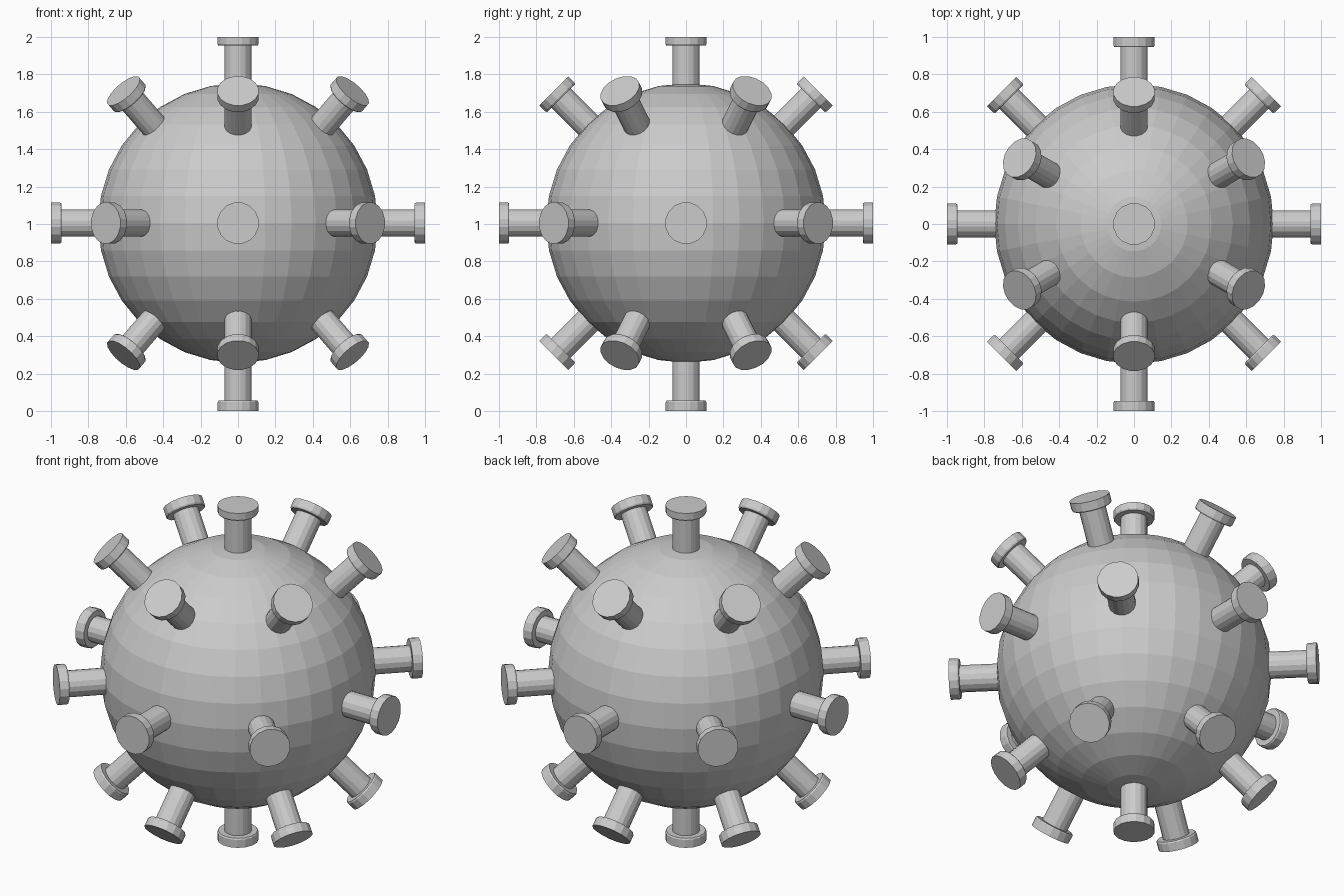
import bpy, bmesh
from math import radians, sin, cos, pi
from mathutils import Vector

if "Cube" in bpy.data.objects:
    bpy.data.objects.remove(bpy.data.objects["Cube"])

CENTER = Vector((0, 0, 1.005))
SIDES = 16

# Faceted ball body
bpy.ops.mesh.primitive_uv_sphere_add(segments=32, ring_count=16, radius=0.747, location=CENTER)
bpy.context.object.name = "ball_body"


def add_stud(name, direction, reach=1.0, head=0.055):
    """Stem with a flat round head, lathed along the given direction."""
    profile = [(0.074, 0.66), (0.074, reach - head), (0.107, reach - head), (0.112, reach - head + 0.008), (0.112, reach)]
    bm = bmesh.new()
    rings = [[bm.verts.new((r * cos(2 * pi * (i + 0.5) / SIDES), r * sin(2 * pi * (i + 0.5) / SIDES), h))
              for i in range(SIDES)] for r, h in profile]
    for a, b in zip(rings, rings[1:]):
        for i in range(SIDES):
            j = (i + 1) % SIDES
            bm.faces.new((a[i], a[j], b[j], b[i]))
    bm.faces.new(rings[-1])
    bm.faces.new(rings[0][::-1])
    mesh = bpy.data.meshes.new(name)
    bm.to_mesh(mesh)
    bm.free()
    obj = bpy.data.objects.new(name, mesh)
    obj.location = CENTER
    obj.rotation_mode = 'QUATERNION'
    obj.rotation_quaternion = Vector(direction).to_track_quat('Z', 'Y')
    bpy.context.collection.objects.link(obj)


# Pole studs
add_stud("top_stud", (0, 0, 1), 0.995, 0.046)
add_stud("bottom_stud", (0, 0, -1), 1.005)

# Rings of studs: eight on the equator, six above and six below
for name, count, elevation, start in (("equator_stud", 8, 0, 0),
                                      ("upper_stud", 6, 45, 30),
                                      ("lower_stud", 6, -45, 30)):
    e = radians(elevation)
    for k in range(count):
        a = radians(start + 360 * k / count)
        add_stud(f"{name}_{k + 1}", (cos(e) * cos(a), cos(e) * sin(a), sin(e)))
